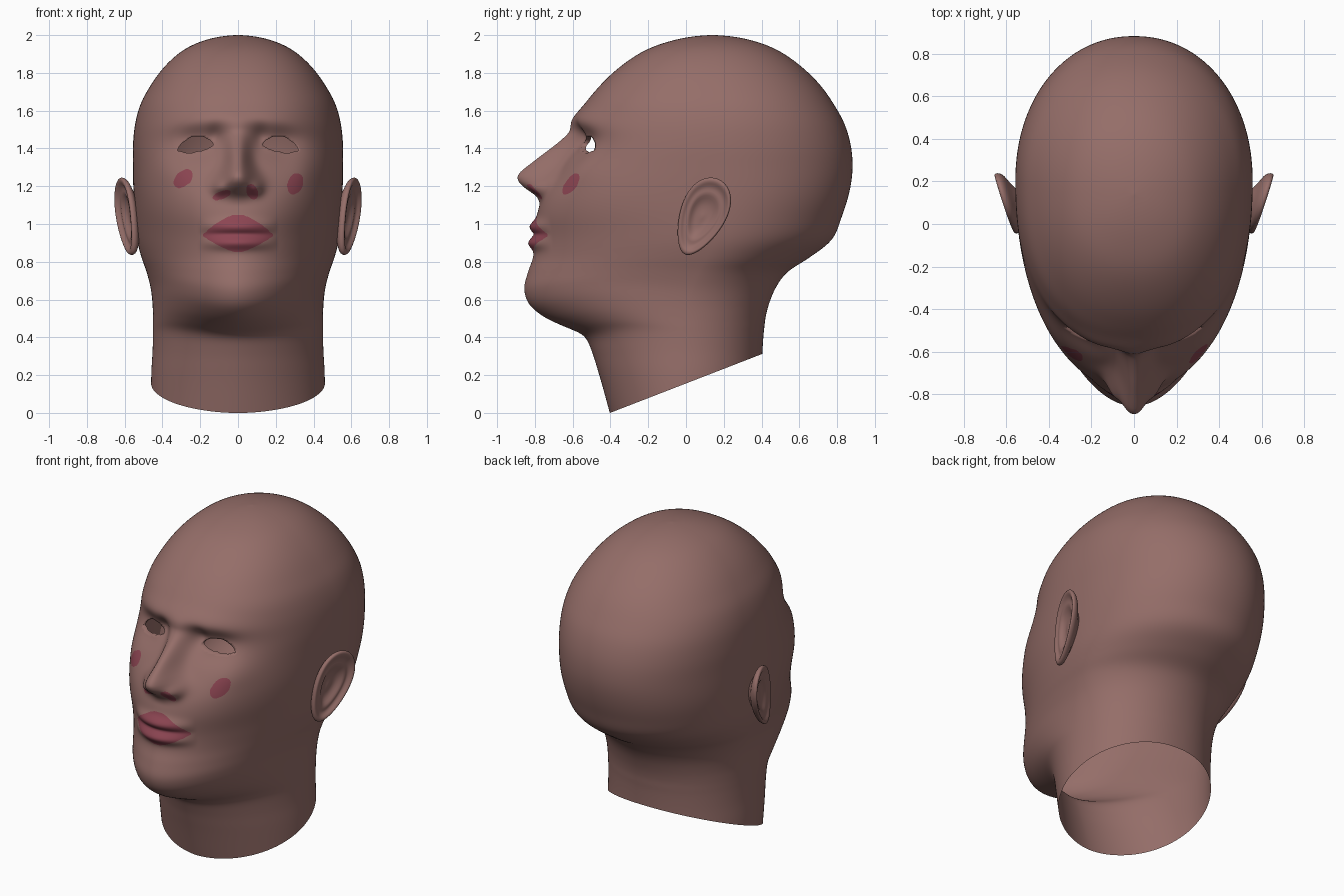
import bpy, bmesh, math
from mathutils import Vector

if "Cube" in bpy.data.objects:
    bpy.data.objects.remove(bpy.data.objects["Cube"])


def material(name, rgb):
    m = bpy.data.materials.new(name)
    m.diffuse_color = (*rgb, 1)
    m.use_nodes = True
    m.node_tree.nodes["Principled BSDF"].inputs["Base Color"].default_value = m.diffuse_color
    return m


SKIN = material("skin", (0.30, 0.155, 0.14))
ROSE = material("rose", (0.265, 0.06, 0.085))


def finish(bm, name, mats):
    me = bpy.data.meshes.new(name)
    bmesh.ops.recalc_face_normals(bm, faces=bm.faces)
    for f in bm.faces:
        f.smooth = True
    bm.to_mesh(me)
    bm.free()
    for m in mats:
        me.materials.append(m)
    ob = bpy.data.objects.new(name, me)
    bpy.context.collection.objects.link(ob)
    return ob


def bridge(bm, rows):
    for a, b in zip(rows, rows[1:]):
        n = len(a)
        for i in range(n):
            bm.faces.new((a[i], a[(i + 1) % n], b[(i + 1) % n], b[i]))


def g(v, centre, s):
    return math.exp(-((v - centre) / s) ** 2)


def loft(keys, step):
    """Chord-length Catmull-Rom rows through the key sections, lightly relaxed."""
    ks = [Vector(k) for k in keys]
    t = [0.0]
    for a, b in zip(ks, ks[1:]):
        d = b - a
        t.append(t[-1] + math.sqrt(d[0] ** 2 + (d[1] ** 2 + d[2] ** 2 + d[3] ** 2) * .5))
    n = len(ks)
    tan = []
    for i in range(n):
        lo, hi = max(i - 1, 0), min(i + 1, n - 1)
        if 0 < i < n - 1:
            h0, h1 = t[i] - t[lo], t[hi] - t[i]
            tan.append(((ks[i] - ks[lo]) * (h1 / h0) + (ks[hi] - ks[i]) * (h0 / h1)) / (h0 + h1))
        else:
            tan.append((ks[hi] - ks[lo]) / (t[hi] - t[lo]))
    out = []
    for i in range(n - 1):
        h = t[i + 1] - t[i]
        m = max(4, int(h / step))
        for j in range(m):
            u = j / m
            out.append(ks[i] * (2 * u ** 3 - 3 * u * u + 1) + tan[i] * (h * (u ** 3 - 2 * u * u + u))
                       + ks[i + 1] * (3 * u * u - 2 * u ** 3) + tan[i + 1] * (h * (u ** 3 - u * u)))
    out.append(ks[-1])
    for _ in range(12):
        out = [out[0]] + [a * .25 + b * .5 + c * .25
                          for a, b, c in zip(out, out[1:], out[2:])] + [out[-1]]
    return out


# Head sections: height, front y, back y, half width, y of widest point
SECTIONS = [
    (-.03, -.395, .40, .46, 0), (.23, -.468, .402, .458, 0),
    (.33, -.50, .405, .452, 0), (.41, -.54, .41, .45, 0),
    (.455, -.64, .415, .45, 0), (.51, -.755, .422, .45, .005),
    (.57, -.828, .437, .452, .01), (.65, -.857, .468, .46, .03),
    (.74, -.838, .53, .482, .065), (.82, -.81, .65, .51, .11),
    (.92, -.795, .775, .535, .15), (1.04, -.79, .825, .547, .18),
    (1.13, -.765, .855, .552, .20), (1.30, -.665, .882, .556, .20),
    (1.42, -.605, .872, .556, .20),
    (1.54, -.568, .835, .543, .20), (1.63, -.535, .785, .518, .19),
    (1.73, -.458, .715, .465, .17), (1.83, -.352, .615, .392, .15),
    (1.92, -.215, .485, .29, .14), (1.973, -.065, .345, .175, .14),
    (1.995, .055, .225, .075, .14), (2.001, .14, .14, 0, .14)]

NOSE = [(1.11, 0), (1.15, .035), (1.18, .10), (1.21, .155), (1.235, .188),
        (1.262, .204), (1.29, .19), (1.37, .13), (1.49, .025), (1.58, 0)]


def nose_height(z):
    """Nose profile, softened by averaging."""
    total = 0
    for k in (-.016, -.008, 0, .008, .016):
        for (a, p), (b, q) in zip(NOSE, NOSE[1:]):
            if a <= z + k < b:
                total += p + (q - p) * (z + k - a) / (b - a)
    return total / 5


def relief(x, z):
    """Forward push of the facial features."""
    x = abs(x)
    s = .058 + .042 * g(z, 1.2, .09)
    d = nose_height(z) * math.exp(-(x / s) ** 2.3)                # nose
    d += .035 * g(x, .10, .035) * g(z, 1.19, .04)                 # nostril wings
    d -= .052 * g(x, .22, .12) * g(z, 1.42, .085)                 # eye sockets
    d -= .03 * g(x, .12, .045) * g(z, 1.46, .06)                  # inner corners
    d += .012 * g(x, .22, .075) * g(z, 1.41, .04)                 # eyelids
    d += .032 * math.exp(-(x / .38) ** 4) * g(z, 1.56 - .25 * x * x, .06)   # brow
    d += .018 * g(x, .36, .09) * g(z, 1.27, .08)                  # cheekbones
    lip = max(0, 1 - (x / .21) ** 2)
    d += lip * (.034 * g(z, .985, .036) + .038 * g(z, .9, .036))
    d -= lip * .006 * g(z, .947, .012)                            # mouth line
    return d


def region(c):
    """0 skin, 1 rose, 2 eye opening."""
    x, z = c.x, c.z
    if c.y > -.3:
        return 0
    u = (abs(x) - .225) / .1
    if abs(u) < 1:
        mid = 1.405 - .015 * u
        if mid - .024 * (1 - u * u) < z < mid + .06 * (1 - u * u):
            return 2
    v = abs(x) / .19
    if v < 1 and .94 - .09 * (1 - v ** 1.5) < z < .94 + .11 * (1 - v ** 1.7):
        return 1
    spots = [(-.29, 1.24, .052, .045, .4), (.303, 1.213, .043, .055, .3),
             (-.085, 1.152, .05, .022, .3), (.075, 1.17, .032, .042, -.4)]
    for cx, cz, rx, rz, k in spots:
        dx = x - cx
        if (dx / rx) ** 2 + ((z - cz - k * dx) / rz) ** 2 < 1:
            return 1
    return 0


# Head and neck surface
COLS = 300
bm = bmesh.new()
rows = []
for z, front, back, w, c in loft(SECTIONS, .0085):
    full = 1 / (1 + math.exp(-(z - 1.05) / .07))    # rounder above the mouth
    row = []
    for j in range(COLS):
        a = 2 * math.pi * j / COLS
        a -= .35 * math.sin(a)                      # denser across the face
        sn, cs = math.sin(a), math.cos(a)
        n = 1.86 + .42 * full if cs > 0 else 2.1 - .2 * g(z, .78, .17)
        r = (abs(sn) ** n + abs(cs) ** n) ** (-1 / n)
        x = w * r * sn
        y = c - r * cs * ((c - front) if cs > 0 else (back - c))
        h = z + .7 * x * x * max(cs, 0) * g(z, .56, .15)   # jaw rises sideways
        if cs > 0:
            y -= relief(x, h) * min(1, cs * 3)
        row.append(bm.verts.new((x, y, h)))
    rows.append(row)
bridge(bm, rows)
bmesh.ops.remove_doubles(bm, verts=rows[-1], dist=1e-4)

# Slanted neck opening
bmesh.ops.bisect_plane(bm, geom=bm.verts[:] + bm.edges[:] + bm.faces[:],
                       plane_co=(0, -.402, 0), plane_no=(0, -.31, .8), clear_inner=True)

# Colour regions with smoothed outlines, then the open eyes
kind = {f: region(f.calc_center_median()) for f in bm.faces}
links = {}
for e in bm.edges:
    if len(e.link_faces) == 2 and kind[e.link_faces[0]] != kind[e.link_faces[1]]:
        p, q = e.verts
        links.setdefault(p, []).append(q)
        links.setdefault(q, []).append(p)
for _ in range(3):
    new = {v: v.co * .5 + sum((o.co for o in ns), Vector()) * (.5 / len(ns))
           for v, ns in links.items()}
    for v, co in new.items():
        v.co = co
for f, k in kind.items():
    f.material_index = 1 if k == 1 else 0
bmesh.ops.delete(bm, geom=[f for f, k in kind.items() if k == 2], context='FACES')
rim = [e for e in bm.edges if e.is_boundary and e.verts[0].co.z > 1.2]
lid = bmesh.ops.extrude_edge_only(bm, edges=rim)["geom"]
for v in lid:
    if isinstance(v, bmesh.types.BMVert):
        v.co.y += .025
finish(bm, "head", [SKIN, ROSE])

# Ears: rings of (radius, height) from the hollow over the rim to the back
EAR = [(.02, -.024), (.3, -.03), (.48, -.014), (.6, .002), (.7, -.006),
       (.8, .002), (.87, .02), (.95, .022), (1, .004), (.97, -.018),
       (.85, -.032), (.6, -.05), (.35, -.09)]
for side, name in ((-1, "ear_left"), (1, "ear_right")):
    bm = bmesh.new()
    rows = []
    for r, h in EAR:
        row = []
        for j in range(40):
            t = 2 * math.pi * j / 40
            la = .222 * r * math.cos(t)                          # along the ear
            lb = .122 * r * math.sin(t) * (1 + .25 * math.cos(t))  # across it
            y = .084 + .41 * la + .91 * lb
            z = 1.038 + .91 * la - .41 * lb
            x = .57 + .27 * y + .05 * (z - 1.03)
            x += h * (.65 + .35 * math.sin(t)) if h > 0 else h
            row.append(bm.verts.new((side * x, y, z)))
        rows.append(row)
    bridge(bm, rows)
    bm.faces.new(rows[0])
    ear = finish(bm, name, [SKIN])
    ear.modifiers.new("smooth", 'SUBSURF').levels = 1
